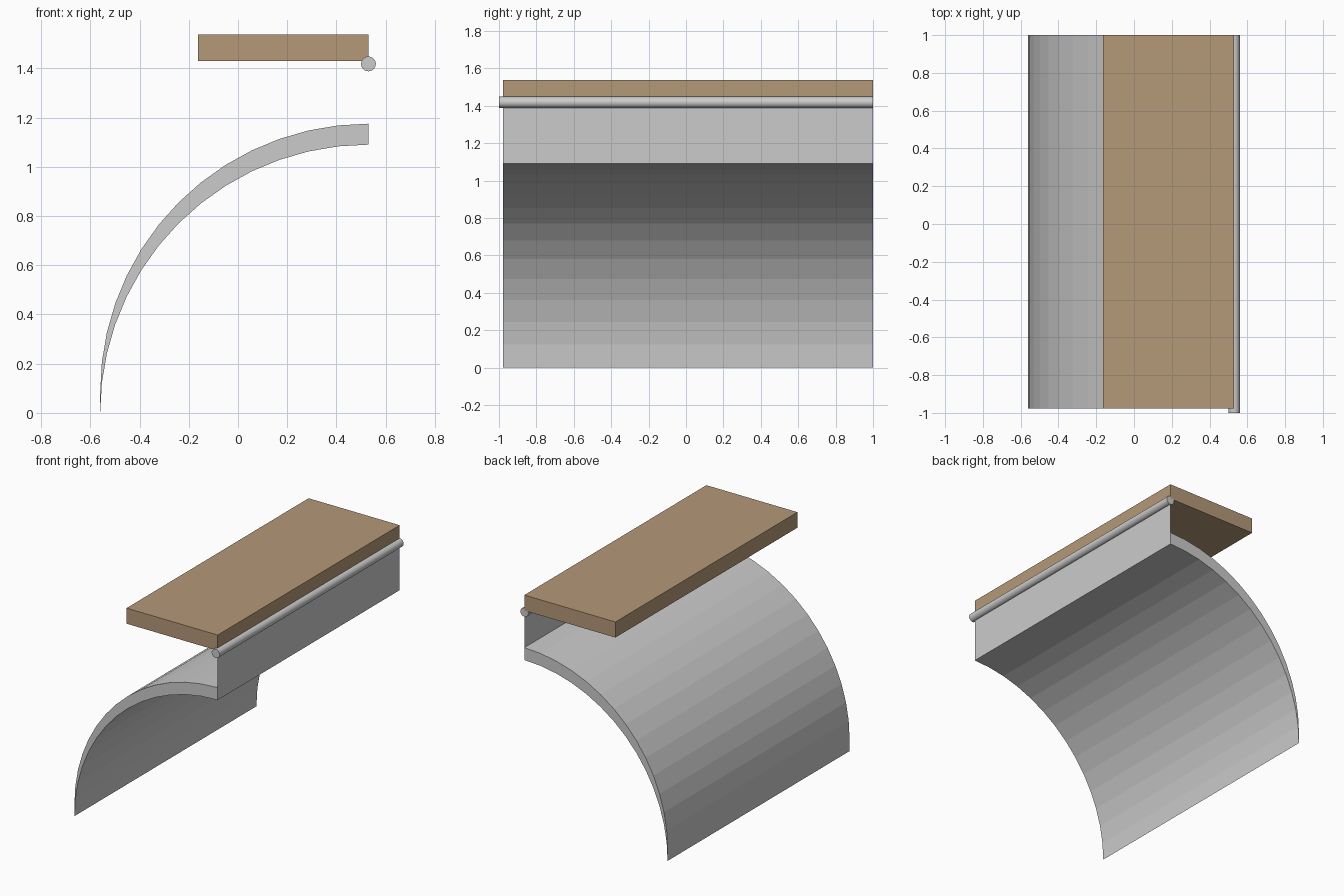
import bpy, bmesh, math

if "Cube" in bpy.data.objects:
    bpy.data.objects.remove(bpy.data.objects["Cube"])

X0, R, LIFT = 0.53, 1.09, 0.085      # arch centre line, radius, vertical thickness
Y0, Y1 = -0.978, 1.0                 # front and back of the main parts
Z_SEAT, Z_TOP = 1.43, 1.537
SEGS = 14


def add_object(name, bm):
    mesh = bpy.data.meshes.new(name)
    bm.to_mesh(mesh)
    bm.free()
    obj = bpy.data.objects.new(name, mesh)
    bpy.context.collection.objects.link(obj)
    return obj


def extrude_profile(name, points):
    """Closed x/z profile extruded from front to back."""
    bm = bmesh.new()
    face = bm.faces.new([bm.verts.new((x, Y0, z)) for x, z in points])
    ext = bmesh.ops.extrude_face_region(bm, geom=[face])
    verts = [g for g in ext["geom"] if isinstance(g, bmesh.types.BMVert)]
    bmesh.ops.translate(bm, verts=verts, vec=(0, Y1 - Y0, 0))
    bmesh.ops.recalc_face_normals(bm, faces=bm.faces)
    return add_object(name, bm)


# Curved shell: quarter circle thickened straight upwards
arc = []
for i in range(SEGS + 1):
    a = math.radians(90) * i / SEGS
    arc.append((X0 - R * math.cos(a), R * math.sin(a)))
extrude_profile("curved_shell", arc + [(x, z + LIFT) for x, z in reversed(arc)])

# Thin upright panel between shell and board
bm = bmesh.new()
bm.faces.new([bm.verts.new((X0, y, z)) for y, z in
              ((Y0, R + LIFT), (Y1, R + LIFT), (Y1, Z_SEAT), (Y0, Z_SEAT))])
add_object("upright_panel", bm)

# Wooden board
board = extrude_profile("top_board", [(-0.163, Z_SEAT), (X0, Z_SEAT),
                                      (X0, Z_TOP), (-0.163, Z_TOP)])
wood = bpy.data.materials.new("wood")
wood.diffuse_color = (0.46, 0.32, 0.19, 1)
wood.use_nodes = True
wood.node_tree.nodes["Principled BSDF"].inputs["Base Color"].default_value = wood.diffuse_color
board.data.materials.append(wood)

# Round rail along the edge
bpy.ops.mesh.primitive_cylinder_add(vertices=32, radius=0.03, depth=2.0,
                                    location=(X0, 0, 1.418),
                                    rotation=(math.radians(90), 0, 0))
bpy.context.object.name = "edge_rail"
bpy.ops.object.shade_smooth_by_angle(angle=math.radians(40))
